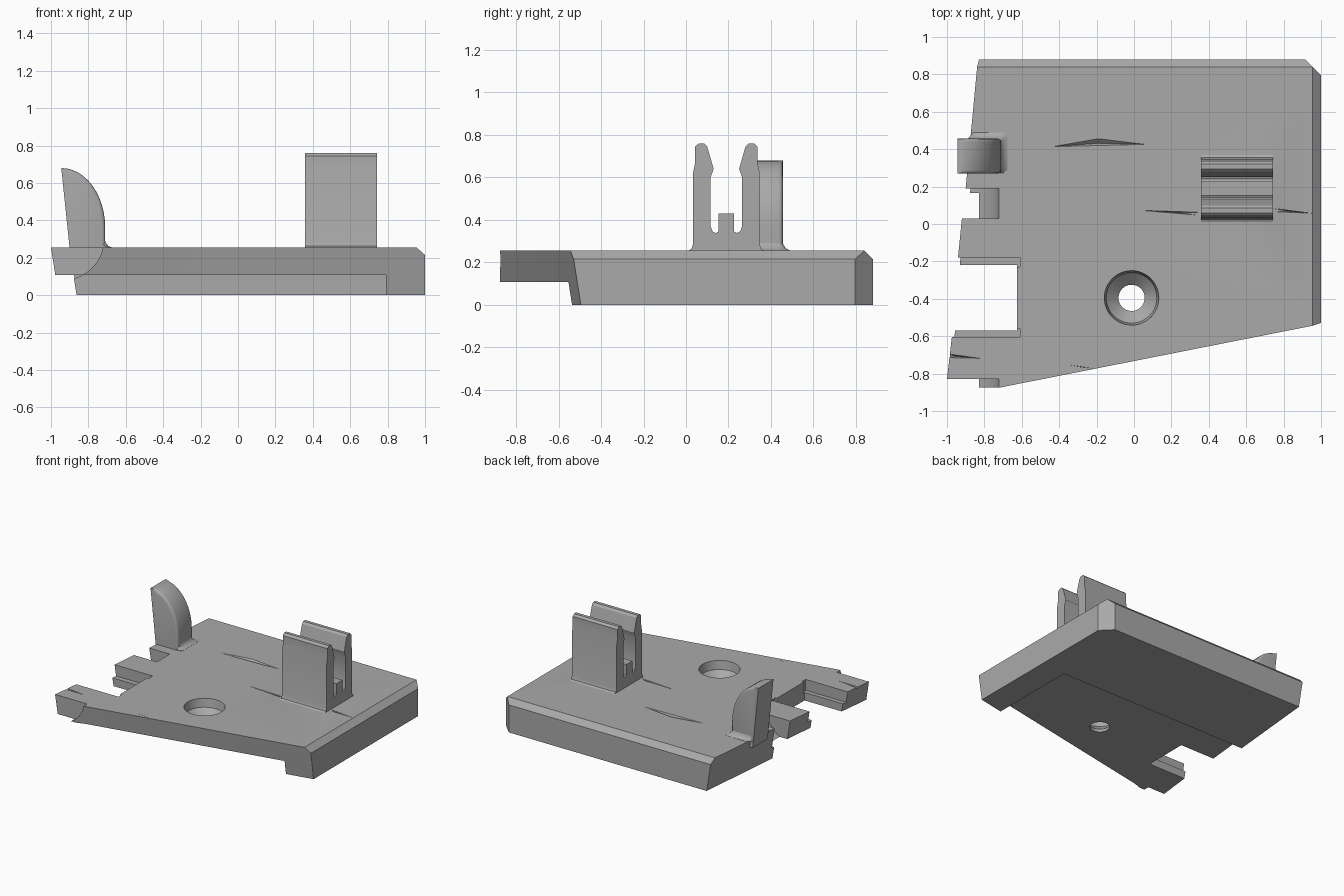
import bpy, bmesh, math
from mathutils import Vector

cube = bpy.data.objects.get("Cube")
if cube:
    bpy.data.objects.remove(cube, do_unlink=True)

grey = bpy.data.materials.new("plain grey plastic")
grey.use_nodes = True
grey.diffuse_color = (0.4, 0.4, 0.4, 1)
grey.node_tree.nodes["Principled BSDF"].inputs["Base Color"].default_value = (0.4, 0.4, 0.4, 1)


def finish(bm, name):
    bmesh.ops.recalc_face_normals(bm, faces=bm.faces)
    me = bpy.data.meshes.new(name)
    bm.to_mesh(me)
    bm.free()
    me.materials.append(grey)
    ob = bpy.data.objects.new(name, me)
    bpy.context.collection.objects.link(ob)
    return ob


def loft(rings):
    """Closed solid through rings that have equal point counts."""
    bm = bmesh.new()
    vs = [[bm.verts.new(p) for p in r] for r in rings]
    n = len(vs[0])
    for a, b in zip(vs, vs[1:]):
        for i in range(n):
            j = (i + 1) % n
            bm.faces.new((a[i], a[j], b[j], b[i]))
    bm.faces.new(vs[0])
    bm.faces.new(vs[-1])
    bmesh.ops.recalc_face_normals(bm, faces=bm.faces)
    return bm


def box(x0, x1, y0, y1, z0, z1):
    return loft([[(x0, y0, z), (x1, y0, z), (x1, y1, z), (x0, y1, z)] for z in (z0, z1)])


def cut(ob, bm):
    tool = finish(bm, "cutter")
    tool.hide_render = True
    mod = ob.modifiers.new("cut", 'BOOLEAN')
    mod.operation, mod.solver, mod.object = 'DIFFERENCE', 'EXACT', tool
    bpy.context.view_layer.objects.active = ob
    bpy.ops.object.modifier_apply(modifier=mod.name)
    bpy.data.objects.remove(tool, do_unlink=True)


def smooth(ob, angle=30):
    bpy.ops.object.select_all(action='DESELECT')
    ob.select_set(True)
    bpy.context.view_layer.objects.active = ob
    bpy.ops.object.shade_smooth_by_angle(angle=math.radians(angle))


# Base plate: outline with slightly leaning left and front walls
TOP = 0.255
outline = [(-0.88, -0.875), (-0.72, -0.875), (1, -0.535), (1, 0.88), (-0.835, 0.88),
           (-0.90, 0.19), (-0.92, 0.03), (-0.945, -0.22), (-0.625, -0.22),
           (-0.625, -0.57), (-0.97, -0.57), (-1, -0.83), (-0.88, -0.83)]


def lean(p):
    x, y = p
    dx = 0.04 if x < -0.8 else 0
    dy = 0.04 if (x, y) in outline[1:3] else 0
    return (x + dx, y + dy, 0)


bm = loft([[lean(p) for p in outline], [(x, y, TOP) for x, y in outline]])
# Chamfers on the right edge, the back edge and the corner between them
for co, no in (((0.955, 0, TOP), (0.04, 0, 0.045)),
               ((0, 0.84, TOP), (0, 0.04, 0.04)),
               ((0.955, 0.84, 0), (1, 1, 0))):
    bmesh.ops.bisect_plane(bm, geom=bm.verts[:] + bm.edges[:] + bm.faces[:], dist=1e-5,
                           plane_co=co, plane_no=no, clear_outer=True)
    bmesh.ops.holes_fill(bm, edges=[e for e in bm.edges if e.is_boundary], sides=0)
plate = finish(bm, "base_plate")

# Recess underneath leaves a lip along the right and back
cut(plate, box(-1.2, 0.79, -1.2, 0.165, -0.1, 0.108))
# Lower ledges beside the notch
cut(plate, box(-1.2, -0.61, -0.23, -0.18, 0.17, 0.4))
cut(plate, box(-1.2, -0.61, -0.605, -0.56, 0.17, 0.4))


# Rounded pivot clearances on the left edge
def ring(cx, cz, r, y, n=48):
    return [(cx + r * math.cos(2 * math.pi * i / n), y,
             cz + r * math.sin(2 * math.pi * i / n)) for i in range(n)]


for y0, y1 in ((-0.95, -0.83), (0.03, 0.19)):
    cut(plate, loft([ring(-0.937, 0.30, 0.22, y) for y in (y0, y1)]))

# Countersunk screw hole
steps = [(0.07, -0.05), (0.07, 0.13), (0.135, 0.19), (0.146, 0.256), (0.146, 0.3)]
cut(plate, loft([[(-0.013 + r * math.cos(i * math.pi / 24), -0.395 + r * math.sin(i * math.pi / 24), z)
                  for i in range(48)] for r, z in steps]))

# Thin shallow creases in the top
for a, b, c in (((-0.48, 0.41), (0.10, 0.425), (-0.19, 0.46)),
                ((0, 0.075), (0.36, 0.045), (0.36, 0.063)),
                ((0.74, 0.085), (0.74, 0.066), (0.98, 0.055)),
                ((-1.02, -0.69), (-1.02, -0.715), (-0.80, -0.72)),
                ((-0.37, -0.75), (-0.20, -0.775), (-0.28, -0.765))):
    tip = ((a[0] + b[0] + c[0]) / 3, (a[1] + b[1] + c[1]) / 3)
    rings = []
    for k, z in ((1.0, TOP + 0.004), (0.05, TOP - 0.022)):
        rings.append([(tip[0] + (p[0] - tip[0]) * k, tip[1] + (p[1] - tip[1]) * k, z)
                      for p in (a, b, c)])
    cut(plate, loft(rings))
smooth(plate, 25)

# Spring clip: half profile (y offset from its middle, z), mirrored
half = [(0.19, 0.25), (0.165, 0.262), (0.157, 0.285), (0.157, 0.62), (0.147, 0.67), (0.147, 0.745),
        (0.13, 0.76), (0.105, 0.76), (0.09, 0.745), (0.06, 0.64), (0.074, 0.60), (0.074, 0.37),
        (0.065, 0.345), (0.05, 0.338), (0.037, 0.345), (0.037, 0.43)]
profile = [(0.19 + d, z) for d, z in half] + [(0.19 - d, z) for d, z in reversed(half)]
clip = finish(loft([[(x, y, z) for y, z in profile] for x in (0.357, 0.743)]), "spring_clip")
smooth(clip, 25)

# Curved hook: straight leaning back and a quarter round front
arc = [(-0.945 + 0.235 * math.sin(t), 0.36 + 0.32 * math.cos(t))
       for t in (i * math.pi / 24 for i in range(1, 13))]
prof = [(-0.895, 0.20), (-0.945, 0.68)] + arc + [(-0.71, 0.20)]
bm = loft([[(x, y, z) for x, z in prof] for y in (0.27, 0.456)])
rim = [e for e in bm.edges
       if abs(e.verts[0].co.y - e.verts[1].co.y) < 1e-6
       and max(v.co.x for v in e.verts) > -0.93
       and max(v.co.z for v in e.verts) > 0.22
       and min(v.co.x for v in e.verts) > -0.944]
bmesh.ops.bevel(bm, geom=rim, offset=0.018, segments=3, profile=0.5, affect='EDGES')
hook = finish(bm, "hook")
smooth(hook, 35)

# Flared fillet at the foot of the hook
flare = []
for d, z in ((0.035, 0.25), (0.035, 0.256), (0.018, 0.264), (0.006, 0.28), (0, 0.295)):
    x1, y1 = -0.712 + d, 0.454 + d
    flare.append([(-0.89, 0.272, z), (x1 - 0.02, 0.272, z), (x1, 0.29, z), (x1, y1 - 0.02, z),
                  (x1 - 0.006, y1 - 0.006, z), (x1 - 0.02, y1, z), (-0.86, y1, z), (-0.89, 0.454, z)])
foot = finish(loft(flare), "hook_foot")
smooth(foot, 40)
